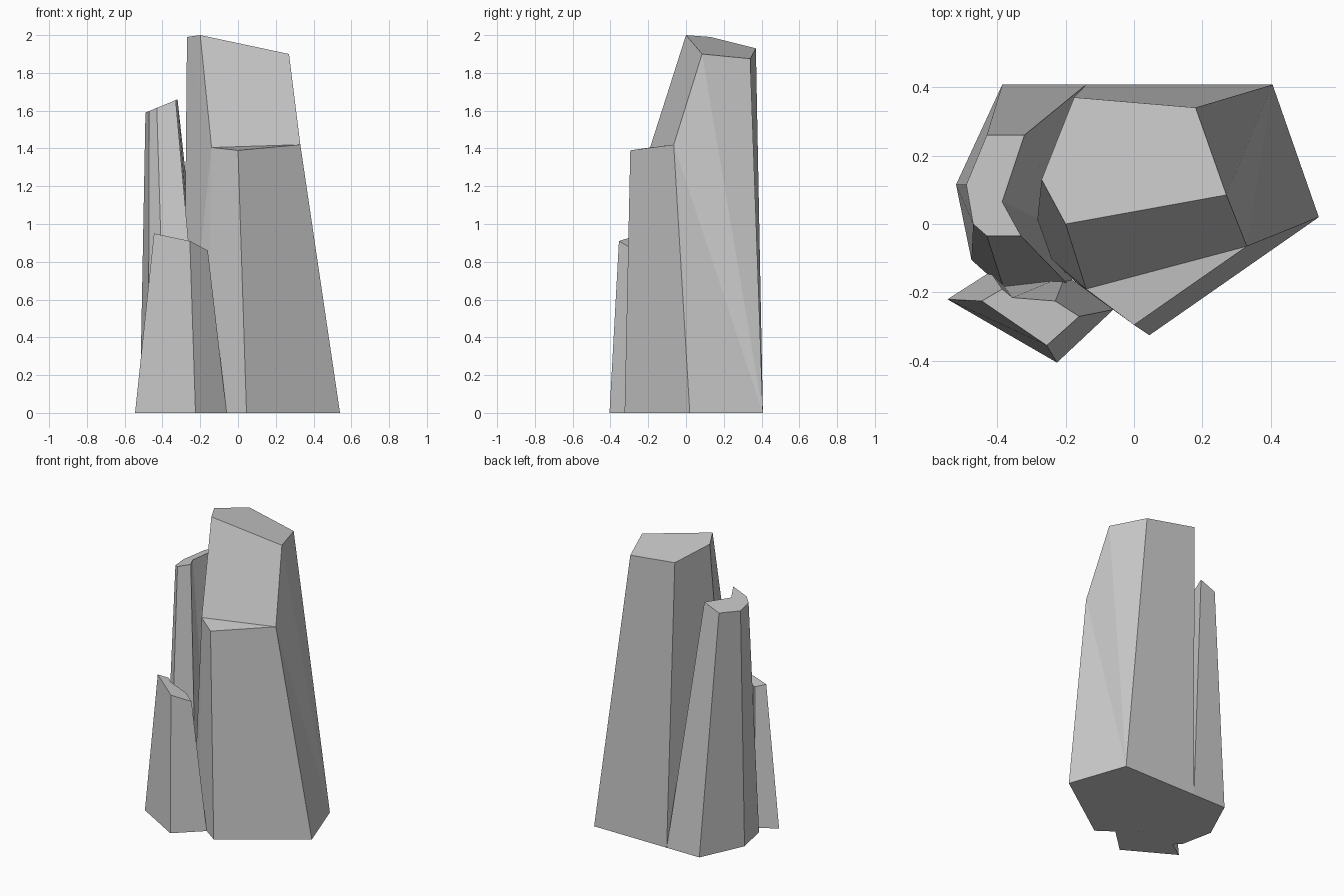
import bpy


def add_mesh(name, verts, faces):
    mesh = bpy.data.meshes.new(name)
    mesh.from_pydata(verts, [], faces)
    mesh.validate()
    mesh.update()
    obj = bpy.data.objects.new(name, mesh)
    bpy.context.collection.objects.link(obj)
    return obj


def taper(name, base, top):
    """Column from a ground outline to a slanted top outline, counter-clockwise."""
    n = len(base)
    verts = [(x, y, 0) for x, y in base] + top
    faces = [tuple(reversed(range(n))), tuple(range(n, 2 * n))]
    faces += [(i, (i + 1) % n, n + (i + 1) % n, n + i) for i in range(n)]
    return add_mesh(name, verts, faces)


# Tall rock column with a broken ledge on its front
ground = [(0.045, -0.325), (0.54, 0.02), (0.405, 0.407),
          (-0.14, 0.407), (-0.29, -0.06), (-0.165, -0.175)]
crown = [(-0.2, 0, 2.0), (0.27, 0.085, 1.90), (0.18, 0.34, 1.875),
         (-0.175, 0.37, 1.93), (-0.27, 0.13, 1.99)]
ledge = [(-0.14, -0.19, 1.405), (0, -0.295, 1.39), (0.33, -0.065, 1.42)]
verts = [(x, y, 0) for x, y in ground] + crown + ledge
add_mesh("tall_column", verts, [
    (5, 4, 3, 2, 1, 0), (6, 7, 8, 9, 10),        # bottom, top
    (11, 13, 7, 6), (11, 12, 13),                # sloped break, ledge
    (0, 1, 13, 12), (5, 0, 12, 11),              # front sides
    (2, 13, 1), (2, 7, 13), (2, 8, 7),           # right side
    (3, 9, 8, 2), (4, 10, 9, 3),                 # back sides
    (4, 5, 11), (4, 11, 10), (10, 11, 6),        # left side
])

# Middle rock column, notched on the side facing the tall one
taper("middle_column",
      [(-0.38, -0.19), (-0.18, -0.19), (-0.185, -0.03), (-0.14, 0.407),
       (-0.385, 0.407), (-0.52, 0.115), (-0.475, -0.105)],
      [(x, y, 1.59 + 0.41 * (x + 0.49)) for x, y in
       [(-0.43, -0.035), (-0.33, -0.035), (-0.385, 0.065), (-0.32, 0.26),
        (-0.43, 0.26), (-0.49, 0.115), (-0.47, 0)]])

# Short rock column in front
taper("short_column",
      [(-0.545, -0.22), (-0.225, -0.405), (-0.06, -0.25), (-0.2, -0.15),
       (-0.38, -0.18), (-0.42, -0.14)],
      [(-0.445, -0.225, 0.95), (-0.255, -0.355, 0.91), (-0.16, -0.27, 0.86),
       (-0.23, -0.225, 0.88), (-0.355, -0.215, 0.92), (-0.385, -0.19, 0.93)])
